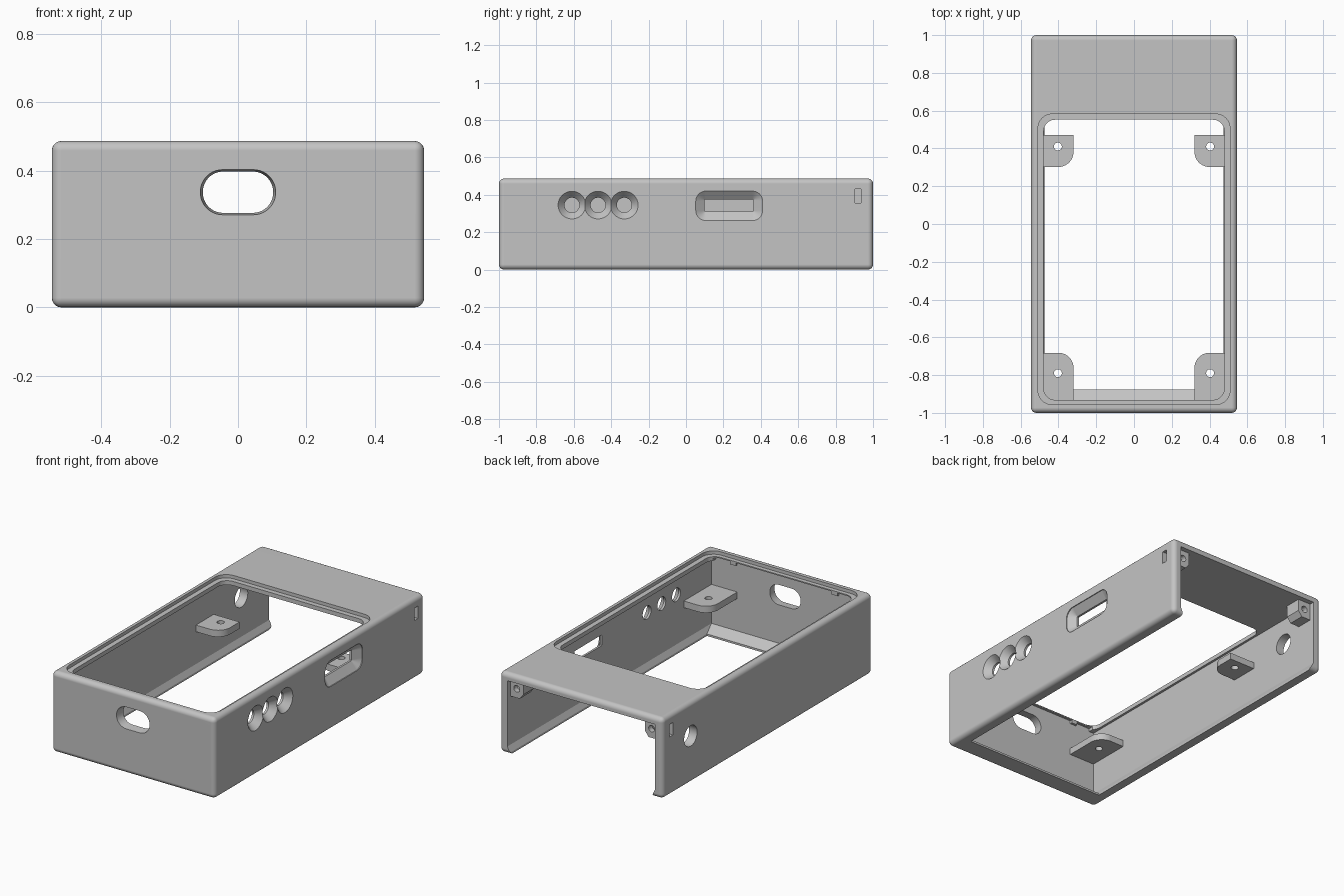
import bpy
import bmesh
from math import cos, sin, pi, radians

if "Cube" in bpy.data.objects:
    bpy.data.objects.remove(bpy.data.objects["Cube"], do_unlink=True)

GREY = 0.55
grey = bpy.data.materials.new("plain_grey")
grey.use_nodes = True
grey.diffuse_color = (GREY, GREY, GREY, 1)
grey.node_tree.nodes["Principled BSDF"].inputs["Base Color"].default_value = (GREY, GREY, GREY, 1)

# Main dimensions
HALF_W, HEIGHT = 0.545, 0.487
WALL_X, WALL_Y, CEILING = 0.492, -0.945, 0.442


def loft(name, rings):
    """Closed solid through rings with equal point counts."""
    bm = bmesh.new()
    rows = [[bm.verts.new(p) for p in ring] for ring in rings]
    n = len(rows[0])
    bm.faces.new(rows[0])
    bm.faces.new(rows[-1])
    for a, b in zip(rows, rows[1:]):
        for i in range(n):
            j = (i + 1) % n
            bm.faces.new((a[i], a[j], b[j], b[i]))
    bmesh.ops.recalc_face_normals(bm, faces=bm.faces)
    mesh = bpy.data.meshes.new(name)
    bm.to_mesh(mesh)
    bm.free()
    mesh.materials.append(grey)
    ob = bpy.data.objects.new(name, mesh)
    bpy.context.collection.objects.link(ob)
    return ob


def rounded(u0, u1, v0, v1, r, seg=10):
    """Rounded rectangle outline."""
    pts = []
    corners = [(u1 - r, v1 - r), (u0 + r, v1 - r), (u0 + r, v0 + r), (u1 - r, v0 + r)]
    for k, (cu, cv) in enumerate(corners):
        for i in range(seg + 1):
            a = (k + i / seg) * pi / 2
            pts.append((cu + r * cos(a), cv + r * sin(a)))
    return pts


def circle(u, v, r, n=32):
    return [(u + r * cos(2 * pi * i / n), v + r * sin(2 * pi * i / n)) for i in range(n)]


def rect(u0, u1, v0, v1):
    return [(u0, v0), (u1, v0), (u1, v1), (u0, v1)]


def at_x(pts, x):
    return [(x, u, v) for u, v in pts]


def at_y(pts, y):
    return [(u, y, v) for u, v in pts]


def at_z(pts, z):
    return [(u, v, z) for u, v in pts]


def activate(ob):
    bpy.ops.object.select_all(action='DESELECT')
    ob.select_set(True)
    bpy.context.view_layer.objects.active = ob


def cut(target, cutter, keep=False):
    activate(target)
    mod = target.modifiers.new("cut", 'BOOLEAN')
    mod.operation = 'DIFFERENCE'
    mod.solver = 'EXACT'
    mod.object = cutter
    bpy.ops.object.modifier_apply(modifier=mod.name)
    if not keep:
        bpy.data.objects.remove(cutter, do_unlink=True)


def finish(ob):
    activate(ob)
    bpy.ops.object.shade_smooth_by_angle(angle=radians(25))
    ob.modifiers.new("even_shading", 'WEIGHTED_NORMAL').keep_sharp = True


# Outer shell with rounded edges
shell = loft("case_shell", [at_z(rect(-HALF_W, HALF_W, -1, 1), z) for z in (0, HEIGHT)])
activate(shell)
bev = shell.modifiers.new("round", 'BEVEL')
bev.width = 0.028
bev.segments = 5
bpy.ops.object.modifier_apply(modifier=bev.name)

# Hollow interior, open at the back and below, leaving a sloped foot lip
foot = rect(-0.474, 0.474, -0.876, 1.1)
room = rect(-WALL_X, WALL_X, WALL_Y, 1.1)
cut(shell, loft("cavity", [at_z(foot, -0.1), at_z(foot, 0.012),
                           at_z(room, 0.045), at_z(room, CEILING)]))

# Top window with a stepped ledge and two notches at the front
cut(shell, loft("window_step", [at_z(rounded(-0.508, 0.508, -0.956, 0.582, 0.075), z)
                                for z in (HEIGHT - 0.02, 0.6)]))
cut(shell, loft("window_hole", [at_z(rounded(-0.478, 0.478, -0.931, 0.552, 0.06), z)
                                for z in (0.4, 0.6)]))
for x0, x1 in ((-0.46, -0.36), (-0.32, 0.32), (0.36, 0.46)):
    cut(shell, loft("notch", [at_z(rect(x0, x1, WALL_Y, -0.9), z) for z in (0.4, 0.46)]))

# Front port
cut(shell, loft("front_port", [at_y(rounded(-w, w, 0.337 - h, 0.337 + h, h - 0.001), y)
                               for w, h, y in ((0.113, 0.068, -1.02), (0.101, 0.059, -0.93))]))

# Three dished button holes on the right-hand side
for y in (-0.61, -0.47, -0.33):
    cut(shell, loft("button_hole", [at_x(circle(y, 0.345, r), x) for r, x in
                                    ((0.04, 0.4), (0.04, 0.505), (0.074, HALF_W), (0.074, 0.6))]))

# Flared slot on the same side
outer = rounded(0.052, 0.41, 0.262, 0.42, 0.055)
inner = rounded(0.1, 0.36, 0.31, 0.375, 0.004)
cut(shell, loft("side_slot", [at_x(inner, 0.4), at_x(inner, 0.505),
                              at_x(outer, HALF_W - 0.005), at_x(outer, 0.6)]))

# Round socket hole on the opposite side
cut(shell, loft("socket_hole", [at_x(circle(0.734, 0.285, 0.062), x) for x in (-0.6, -0.4)]))

# Rear screw brackets with nut slits reaching through the walls
for s, side in ((1, "left"), (-1, "right")):
    profile = [(0.5, 0.445), (0.405, 0.445), (0.405, 0.37), (0.43, 0.338), (0.5, 0.338)]
    bracket = loft(side + "_rear_bracket",
                   [at_y([(s * u, v) for u, v in profile], y) for y in (0.87, 0.97)])
    cut(bracket, loft("screw_hole", [at_y(circle(s * 0.45, 0.393, 0.02, 20), y) for y in (0.8, 1)]))
    slit = loft("nut_slit", [at_x(rect(0.903, 0.936, 0.355, 0.43), s * x) for x in (0.425, 0.6)])
    cut(bracket, slit, keep=True)
    cut(shell, slit)
    finish(bracket)

# Four mounting tabs with one rounded corner and a screw hole each
for s, side in ((1, "left"), (-1, "right")):
    for end, start, stop, hole in (("rear", 0.472, 0.302, 0.41), ("front", WALL_Y - 0.01, -0.682, -0.79)):
        d = 1 if stop > start else -1
        r = 0.08
        arc = [(0.32 + r - r * cos(a), stop - d * r + d * r * sin(a))
               for a in (i * pi / 20 for i in range(11))]
        outline = [(0.5, start), (0.32, start)] + arc + [(0.5, stop)]
        tab = loft(f"{side}_{end}_tab",
                   [at_z([(s * u, v) for u, v in outline], z) for z in (0.24, 0.28)])
        cut(tab, loft("tab_hole", [at_z(circle(s * 0.403, hole, 0.021, 24), z) for z in (0.2, 0.3)]))
        finish(tab)

finish(shell)
